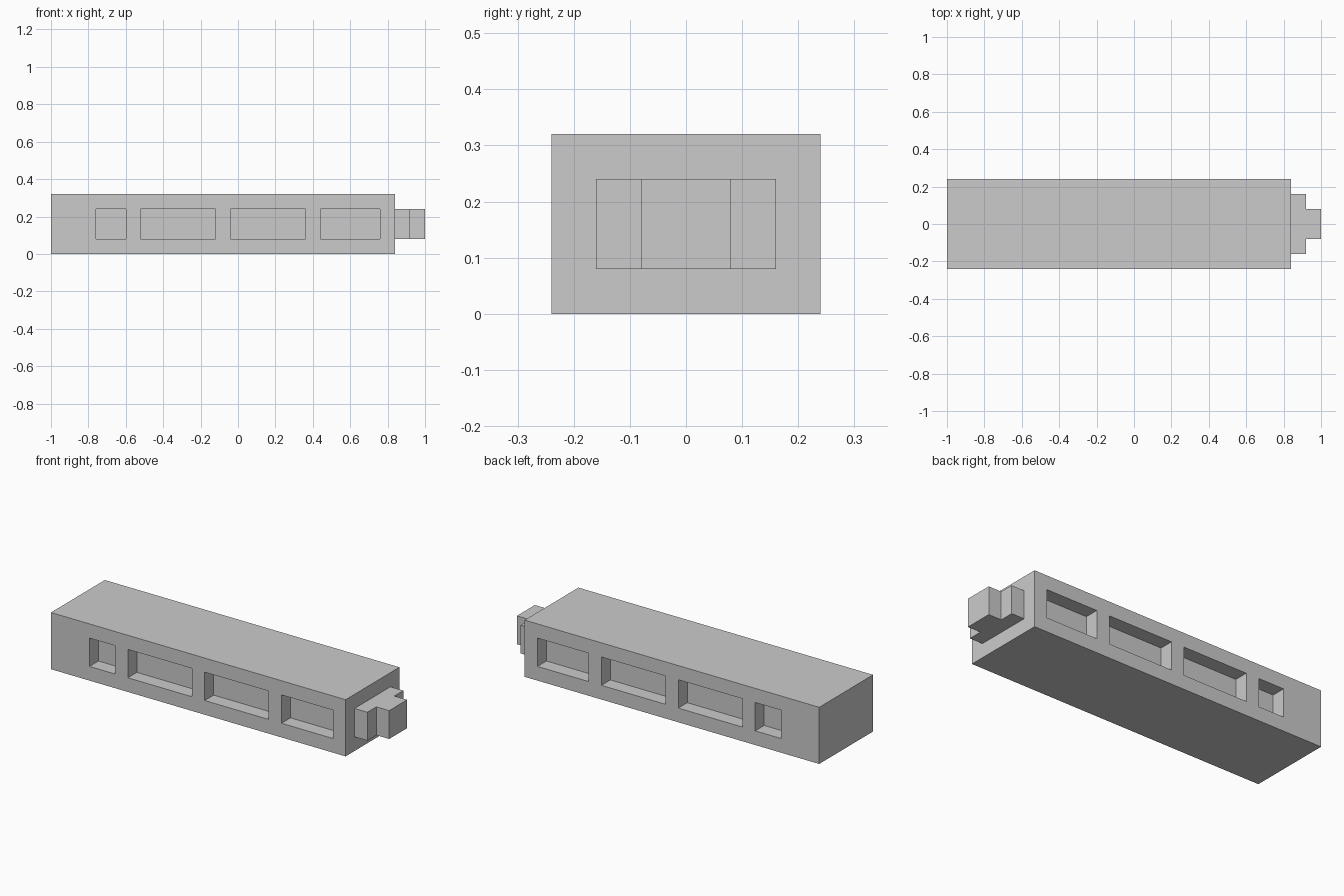
import bpy, bmesh
from mathutils import Matrix, Vector

if "Cube" in bpy.data.objects:
    bpy.data.objects.remove(bpy.data.objects["Cube"])


def make_object(name, bm):
    bmesh.ops.recalc_face_normals(bm, faces=bm.faces)
    mesh = bpy.data.meshes.new(name)
    bm.to_mesh(mesh)
    bm.free()
    obj = bpy.data.objects.new(name, mesh)
    bpy.context.collection.objects.link(obj)
    return obj


def add_box(bm, lo, hi):
    lo, hi = Vector(lo), Vector(hi)
    bmesh.ops.create_cube(bm, size=1, matrix=Matrix.Translation((lo + hi) / 2)
                          @ Matrix.Diagonal((*(hi - lo), 1)))


# Carriage body
bm = bmesh.new()
add_box(bm, (-1, -0.24, 0), (0.84, 0.24, 0.32))
body = make_object("carriage_body", bm)

# Window recesses, cut 0.08 deep into both sides
windows = [(-0.76, -0.60), (-0.52, -0.12), (-0.04, 0.36), (0.44, 0.76)]
bm = bmesh.new()
for x0, x1 in windows:
    for y0, y1 in ((-0.34, -0.16), (0.16, 0.34)):
        add_box(bm, (x0, y0, 0.08), (x1, y1, 0.24))
cutter = make_object("window_cutter", bm)
cutter.hide_render = True

cut = body.modifiers.new("windows", 'BOOLEAN')
cut.operation = 'DIFFERENCE'
cut.solver = 'EXACT'
cut.object = cutter
bpy.context.view_layer.objects.active = body
bpy.ops.object.modifier_apply(modifier=cut.name)
bpy.data.objects.remove(cutter)

# Stepped coupler on the right end, extruded from its plan profile
half = [(0.84, 0.16), (0.92, 0.16), (0.92, 0.08), (1.0, 0.08)]
profile = half + [(x, -y) for x, y in reversed(half)]
bm = bmesh.new()
base = bm.faces.new([bm.verts.new((x, y, 0.08)) for x, y in profile])
top = bmesh.ops.extrude_face_region(bm, geom=[base])["geom"]
bmesh.ops.translate(bm, vec=(0, 0, 0.16),
                    verts=[v for v in top if isinstance(v, bmesh.types.BMVert)])
make_object("coupler", bm)
